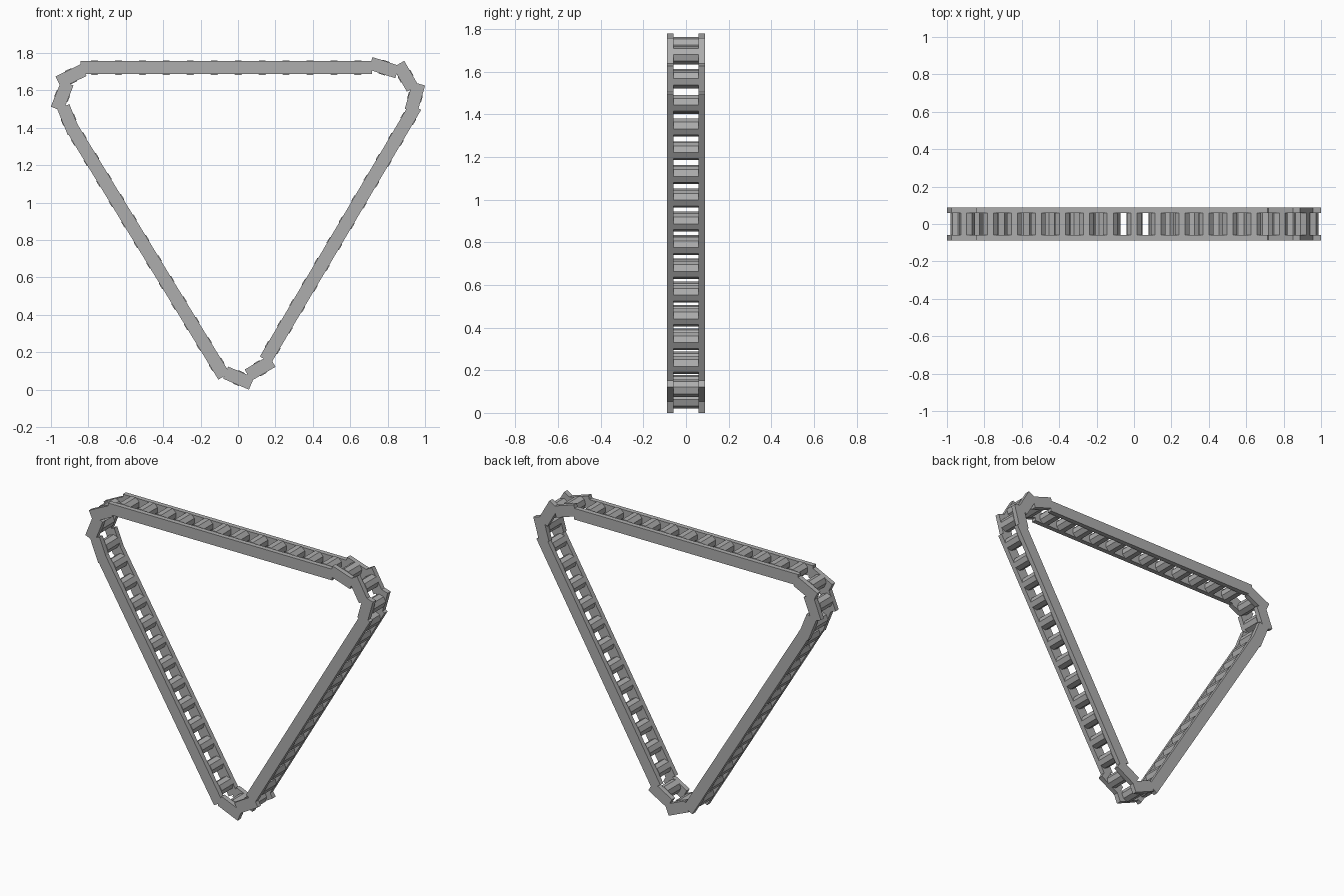
import bpy
from math import atan2, radians, pi
from mathutils import Matrix, Vector

cube = bpy.data.objects.get("Cube")
if cube:
    bpy.data.objects.remove(cube, do_unlink=True)

import bmesh

# One flat grey for the whole chain
grey = bpy.data.materials.new("chain grey")
grey.use_nodes = True
colour = (0.42, 0.42, 0.42, 1)
grey.diffuse_color = colour
grey.node_tree.nodes["Principled BSDF"].inputs["Base Color"].default_value = colour

LINK = 0.15          # length of one link
HEIGHT = 0.07        # rail height
RAIL_IN, RAIL_OUT = 0.058, 0.088
ROLLER_RADIUS = 0.042


def add_rails(bm, length):
    """Two side rails along local x."""
    width = RAIL_OUT - RAIL_IN
    for side in (-1, 1):
        place = Matrix.Translation((0, side * (RAIL_IN + RAIL_OUT) / 2, 0))
        size = Matrix.Diagonal((length, width, HEIGHT, 1))
        bmesh.ops.create_cube(bm, size=1, matrix=place @ size)


def add_roller(bm, x):
    """Eight-sided cross roller between the rails."""
    place = Matrix.Translation((x, 0, 0)) @ Matrix.Rotation(pi / 2, 4, 'X')
    place = place @ Matrix.Rotation(pi / 8, 4, 'Z')
    bmesh.ops.create_cone(bm, cap_ends=True, segments=8, radius1=ROLLER_RADIUS,
                          radius2=ROLLER_RADIUS, depth=2 * RAIL_IN, matrix=place)


def chain_piece(name, x, z, angle, length=LINK, rollers=1):
    """Rails and evenly spaced rollers, turned in the front plane."""
    bm = bmesh.new()
    add_rails(bm, length)
    for i in range(rollers):
        t = i / (rollers - 1) - 0.5 if rollers > 1 else 0
        add_roller(bm, t * (length - LINK))
    bmesh.ops.recalc_face_normals(bm, faces=bm.faces)
    mesh = bpy.data.meshes.new(name)
    bm.to_mesh(mesh)
    bm.free()
    mesh.materials.append(grey)
    ob = bpy.data.objects.new(name, mesh)
    ob.location = (x, 0, z)
    ob.rotation_euler = (0, -angle, 0)
    bpy.context.collection.objects.link(ob)


# Three long straight runs: name, start and end in x, z
for name, start, end in (
    ("top_run", (-0.842, 1.722), (0.716, 1.722)),
    ("left_run", (0.949, 1.514), (0.147, 0.160)),
    ("right_run", (-0.890, 1.404), (-0.075, 0.072)),
):
    a, b = Vector(start), Vector(end)
    mid, along = (a + b) / 2, b - a
    chain_piece(name, mid.x, mid.y, atan2(along.y, along.x), along.length, 12)

# Single links turning the corners: name, x, z, angle
for name, x, z, degrees in (
    ("left_corner_link_1", 0.780, 1.722, -18),
    ("left_corner_link_2", 0.896, 1.676, -60),
    ("left_corner_link_3", 0.946, 1.564, -106),
    ("right_corner_link_1", -0.893, 1.676, 26),
    ("right_corner_link_2", -0.940, 1.570, 68),
    ("right_corner_link_3", -0.906, 1.444, -68),
    ("bottom_link_1", 0.003, 0.062, -23),
    ("bottom_link_2", 0.118, 0.115, 30),
):
    chain_piece(name, x, z, radians(degrees))
